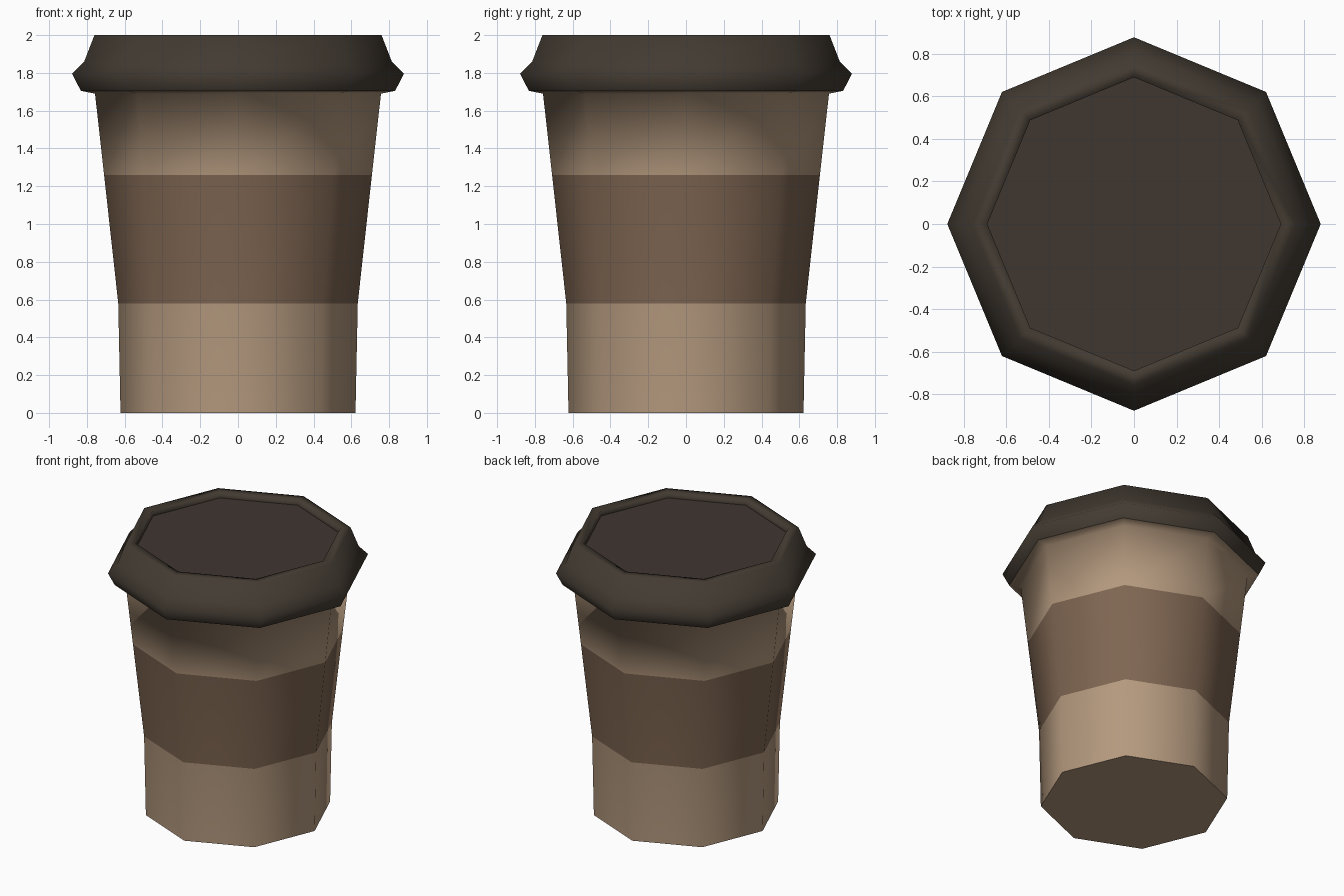
import bpy, bmesh, math

if "Cube" in bpy.data.objects:
    bpy.data.objects.remove(bpy.data.objects["Cube"])

SIDES = 8

def srgb(r, g, b):
    def lin(c):
        c /= 255
        return c / 12.92 if c <= 0.04045 else ((c + 0.055) / 1.055) ** 2.4
    return (lin(r), lin(g), lin(b), 1)

def material(name, rgb):
    m = bpy.data.materials.new(name)
    m.diffuse_color = srgb(*rgb)
    m.use_nodes = True
    m.node_tree.nodes["Principled BSDF"].inputs["Base Color"].default_value = m.diffuse_color
    return m

tan = material("tan card", (180, 153, 126))
brown = material("brown sleeve", (126, 101, 81))
dark = material("dark lid", (67, 59, 50))
dark_top = material("dark lid top", (64, 54, 48))

def lathe(name, profile, mats, cap_start=None, cap_end=None):
    """Octagonal lathe; profile rows are (radius, z, material index of the band above)."""
    bm = bmesh.new()
    rings = [[bm.verts.new((r * math.cos(i * math.tau / SIDES),
                            r * math.sin(i * math.tau / SIDES), z))
              for i in range(SIDES)] for r, z, _ in profile]
    for k in range(len(rings) - 1):
        a, b = rings[k], rings[k + 1]
        for i in range(SIDES):
            j = (i + 1) % SIDES
            f = bm.faces.new((a[i], a[j], b[j], b[i]))
            f.material_index = profile[k][2]
            f.smooth = True
    if cap_start is not None:
        bm.faces.new(rings[0][::-1]).material_index = cap_start
    if cap_end is not None:
        bm.faces.new(rings[-1]).material_index = cap_end
    # horizontal creases stay crisp, upright corners shade smoothly
    for e in bm.edges:
        level = abs(e.verts[0].co.z - e.verts[1].co.z) < 1e-5
        if level and (len(e.link_faces) < 2 or e.calc_face_angle(0) > math.radians(25)):
            e.smooth = False
    me = bpy.data.meshes.new(name)
    bm.to_mesh(me)
    bm.free()
    for m in mats:
        me.materials.append(m)
    ob = bpy.data.objects.new(name, me)
    bpy.context.collection.objects.link(ob)
    return ob

# Cup: base, sleeve band coloured brown, upper wall and rolled lip
lathe("cup", [(0.622, 0, 0), (0.634, 0.58, 1), (0.709, 1.26, 0),
              (0.757, 1.69, 0), (0.832, 1.705, 0)], [tan, brown], cap_start=0)

# Lid: flared skirt, sloped shoulder, raised rim and sunken top
lathe("lid", [(0.832, 1.705, 0), (0.878, 1.795, 0), (0.815, 1.858, 0),
              (0.76, 2.0, 0), (0.69, 2.0, 0), (0.69, 1.96, 0)],
      [dark, dark_top], cap_end=1)
